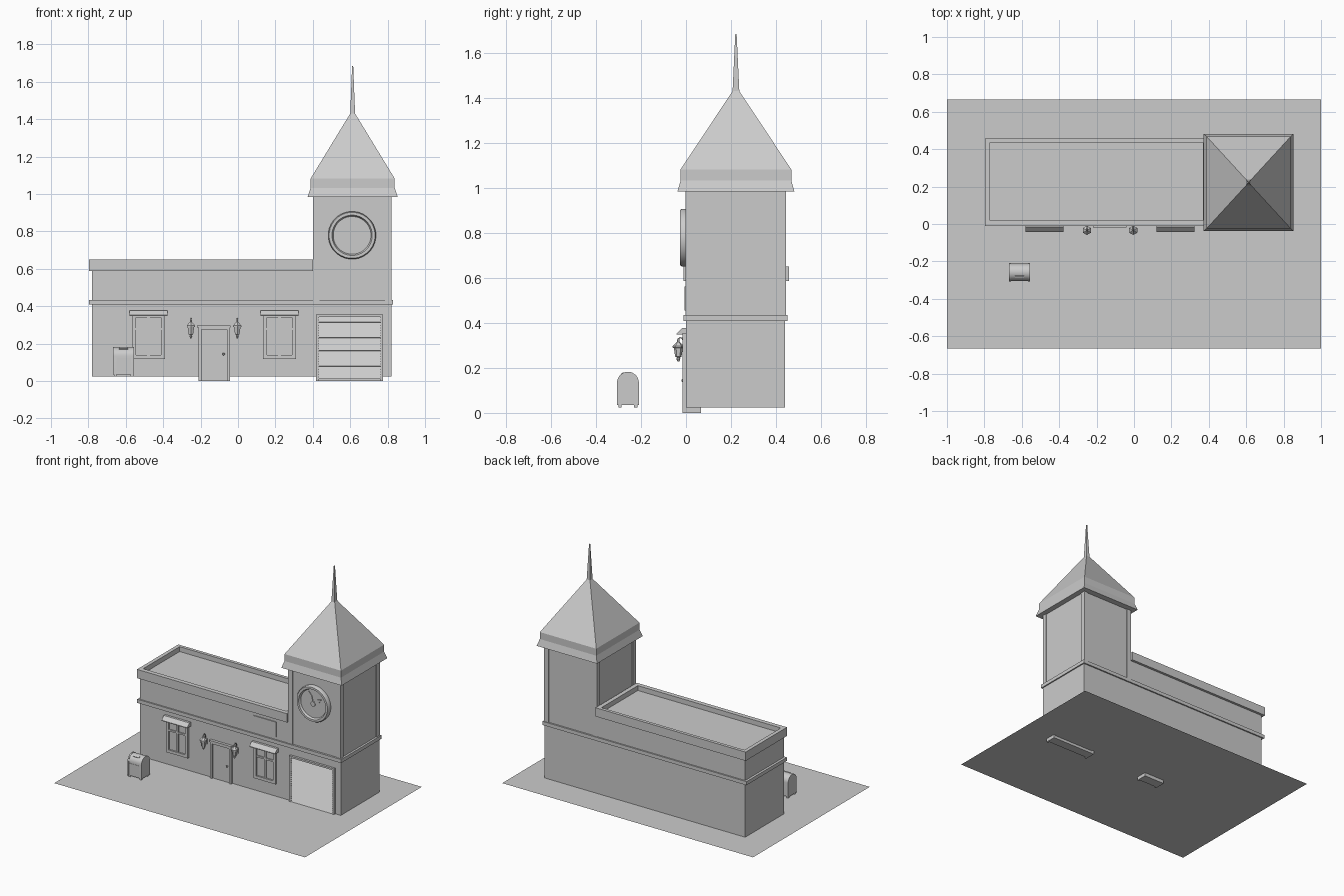
import bpy, bmesh, math
from mathutils import Matrix, Vector

if "Cube" in bpy.data.objects:
    bpy.data.objects.remove(bpy.data.objects["Cube"])

grey = bpy.data.materials.new("plain grey")
grey.diffuse_color = (0.6, 0.6, 0.6, 1)
grey.use_nodes = True
grey.node_tree.nodes["Principled BSDF"].inputs["Base Color"].default_value = grey.diffuse_color


def finish(name, bm, smooth=False):
    bmesh.ops.recalc_face_normals(bm, faces=bm.faces)
    me = bpy.data.meshes.new(name)
    bm.to_mesh(me)
    bm.free()
    me.materials.append(grey)
    ob = bpy.data.objects.new(name, me)
    bpy.context.collection.objects.link(ob)
    if smooth:
        bpy.ops.object.select_all(action='DESELECT')
        ob.select_set(True)
        bpy.context.view_layer.objects.active = ob
        bpy.ops.object.shade_smooth_by_angle(angle=math.radians(35))
    return ob


def boxes(name, *specs):
    """Several boxes (x0, x1, y0, y1, z0, z1) in one object."""
    bm = bmesh.new()
    for x0, x1, y0, y1, z0, z1 in specs:
        m = Matrix.Translation(((x0 + x1) / 2, (y0 + y1) / 2, (z0 + z1) / 2))
        m = m @ Matrix.Diagonal((x1 - x0, y1 - y0, z1 - z0, 1))
        bmesh.ops.create_cube(bm, size=1, matrix=m)
    return finish(name, bm)


def extrude_x(name, profile, x0, x1, smooth=False):
    """Extrude a (y, z) outline along x."""
    bm = bmesh.new()
    f = bm.faces.new([bm.verts.new((x0, y, z)) for y, z in profile])
    r = bmesh.ops.extrude_face_region(bm, geom=[f])
    vs = [v for v in r['geom'] if isinstance(v, bmesh.types.BMVert)]
    bmesh.ops.translate(bm, vec=(x1 - x0, 0, 0), verts=vs)
    return finish(name, bm, smooth)


def stack(name, pos, sections, sides, forward=False, smooth=False):
    """Loft polygon sections (rx, ry, z); forward turns the axis to -y."""
    bm = bmesh.new()
    k = 1 / math.cos(math.pi / sides) if sides == 4 else 1
    rings = []
    for rx, ry, z in sections:
        ring = []
        for i in range(sides):
            a = 2 * math.pi * (i + 0.5) / sides
            ring.append(bm.verts.new((k * rx * math.cos(a), k * ry * math.sin(a), z)))
        rings.append(ring)
    for a, b in zip(rings, rings[1:]):
        for i in range(sides):
            j = (i + 1) % sides
            bm.faces.new((a[i], a[j], b[j], b[i]))
    bm.faces.new(rings[0])
    bm.faces.new(rings[-1])
    m = Matrix.Translation(pos)
    if forward:
        m = m @ Matrix.Rotation(math.pi / 2, 4, 'X')
    bmesh.ops.transform(bm, matrix=m, verts=bm.verts)
    return finish(name, bm, smooth)


# Ground sheet
bm = bmesh.new()
bm.faces.new([bm.verts.new((x, y, 0.025)) for x, y in
              ((-1, -0.665), (1, -0.665), (1, 0.665), (-1, 0.665))])
finish("ground_sheet", bm)

# Main walls and belt moulding
boxes("wing_walls", (-0.78, 0.41, 0, 0.44, 0.025, 0.615))
boxes("tower_lower_walls", (0.40, 0.82, 0, 0.44, 0.025, 0.42))
boxes("belt_moulding", (-0.797, 0.829, -0.01, 0.45, 0.408, 0.434))

# Raised parapet around the flat roof
boxes("wing_parapet",
      (-0.797, 0.40, -0.012, 0.02, 0.587, 0.65), (-0.797, 0.40, 0.435, 0.458, 0.587, 0.65),
      (-0.797, -0.77, 0.02, 0.435, 0.587, 0.65), (0.37, 0.40, 0.02, 0.435, 0.587, 0.65))

# Tower shaft with corner strips
boxes("tower_shaft", (0.406, 0.814, 0.004, 0.438, 0.42, 0.99))
boxes("tower_corner_strips", *[(x, x + 0.035, y, y + 0.035, 0.42, 0.99)
                               for x in (0.40, 0.785) for y in (-0.002, 0.409)])

# Tower roof with flared eave and spire
stack("tower_roof", (0.613, 0.222, 0),
      [(0.241, 0.26, 0.984), (0.225, 0.246, 1.032), (0.225, 0.246, 1.082),
       (0.013, 0.015, 1.43), (0.003, 0.003, 1.684)], 4)

# Clock with recessed face
C = Vector((0.61, 0.004, 0.779))
stack("clock_case", C, [(r, r, z) for r, z in
      ((0.128, 0), (0.128, 0.023), (0.123, 0.031), (0.108, 0.031), (0.101, 0.016))],
      32, True, True)
stack("clock_hub", C, [(0.018, 0.018, 0.014), (0.018, 0.018, 0.024)], 16, True, True)
for name, dx, dz in (("minute_hand", -0.036, 0.084), ("hour_hand", 0.066, 0.046)):
    bm = bmesh.new()
    d = Vector((dx, 0, dz))
    n = Vector((-dz, 0, dx)).normalized()
    pts = [d * 0.15 + n * 0.004, d * 0.6 + n * 0.012, d, d * 0.6 - n * 0.012, d * 0.15 - n * 0.004]
    f = bm.faces.new([bm.verts.new(C + p + Vector((0, -0.015, 0))) for p in pts])
    r = bmesh.ops.extrude_face_region(bm, geom=[f])
    bmesh.ops.translate(bm, vec=(0, -0.006, 0),
                        verts=[v for v in r['geom'] if isinstance(v, bmesh.types.BMVert)])
    finish(name, bm)

# Blank sign plate
boxes("sign_plate", (0.125, 0.307, -0.006, 0.002, 0.455, 0.562))

# Windows with sloped hoods
for side, cx in (("left", -0.478), ("right", 0.222)):
    a, b = cx - 0.087, cx + 0.087
    boxes(side + "_window_frame",
          (a, a + 0.02, -0.014, 0.01, 0.117, 0.36), (b - 0.02, b, -0.014, 0.01, 0.117, 0.36),
          (a, b, -0.014, 0.01, 0.117, 0.138), (a, b, -0.014, 0.01, 0.34, 0.36),
          (cx - 0.008, cx + 0.008, -0.011, 0.01, 0.13, 0.35),
          (a, b, -0.011, 0.01, 0.272, 0.284))
    boxes(side + "_window_glass", (a, b, -0.003, 0.01, 0.12, 0.355))
    extrude_x(side + "_window_hood",
              [(0.005, 0.348), (-0.042, 0.348), (-0.042, 0.353), (-0.017, 0.378), (0.005, 0.378)],
              cx - 0.102, cx + 0.102)

# Front door, reaching just below the ground sheet
boxes("door_panel", (-0.205, -0.05, -0.005, 0.066, 0, 0.285))
boxes("door_frame", (-0.212, -0.196, -0.016, 0.066, 0, 0.288),
      (-0.06, -0.044, -0.016, 0.066, 0, 0.288),
      (-0.212, -0.044, -0.016, 0.02, 0.275, 0.288),
      (-0.218, -0.04, -0.02, 0.02, 0.285, 0.298))
stack("door_knob", (-0.077, 0, 0.144),
      [(0.003, 0.003, 0), (0.003, 0.003, 0.009), (0.007, 0.007, 0.012),
       (0.007, 0.007, 0.017), (0.004, 0.004, 0.02)], 10, True, True)

# Garage frame and slatted shutter
boxes("garage_frame", (0.418, 0.432, -0.016, 0.066, 0, 0.355),
      (0.762, 0.776, -0.016, 0.066, 0, 0.355),
      (0.418, 0.776, -0.016, 0.066, 0.342, 0.355),
      (0.418, 0.776, -0.002, 0.066, 0, 0.02))
N, Z0, Z1 = 24, 0.01, 0.342
step = (Z1 - Z0) / N
slats = [(0.02, Z0)]
for i in range(N):
    slats += [(-0.013, Z0 + i * step), (-0.005, Z0 + (i + 0.97) * step)]
slats.append((0.02, Z1))
extrude_x("garage_shutter", slats, 0.43, 0.764)

# Wall lanterns on curled brackets
for side, cx in (("left", -0.252), ("right", -0.004)):
    stack(side + "_lantern", (cx, -0.034, 0), [(r, r, z) for r, z in
          ((0.004, 0.228), (0.009, 0.24), (0.006, 0.246), (0.014, 0.25), (0.02, 0.288),
           (0.025, 0.29), (0.025, 0.297), (0.012, 0.31), (0.006, 0.315), (0.006, 0.325),
           (0.002, 0.333))], 6)
    cu = bpy.data.curves.new(side + "_lantern_bracket", 'CURVE')
    cu.dimensions = '3D'
    cu.bevel_depth = 0.003
    cu.bevel_resolution = 1
    cu.use_fill_caps = True
    sp = cu.splines.new('POLY')
    path = [(0.002, 0.275), (-0.006, 0.29), (-0.01, 0.315), (-0.018, 0.332),
            (-0.028, 0.335), (-0.034, 0.325)]
    sp.points.add(len(path) - 1)
    for p, (y, z) in zip(sp.points, path):
        p.co = (cx, y, z, 1)
    cu.materials.append(grey)
    bpy.context.collection.objects.link(bpy.data.objects.new(cu.name, cu))
    boxes(side + "_lantern_backplate", (cx - 0.008, cx + 0.008, -0.006, 0.002, 0.255, 0.295))


# Postbox: arched body, end rims, slot and feet
def arch(r, z0, cy=-0.258, zc=0.134):
    top = [(cy + r * math.cos(t * math.pi / 16), zc + r * math.sin(t * math.pi / 16))
           for t in range(17)]
    return top + [(cy - r, z0), (cy + r, z0)]


extrude_x("postbox_body", arch(0.046, 0.036), -0.663, -0.56, True)
for side, x in (("left", -0.667), ("right", -0.566)):
    extrude_x("postbox_rim_" + side, arch(0.0485, 0.034), x, x + 0.01, True)
slot = boxes("postbox_slot", (-0.024, 0.024, -0.007, 0.007, -0.004, 0.004))
slot.location = (-0.6115, -0.281, 0.174)
slot.rotation_euler = (math.radians(30), 0, 0)
boxes("postbox_front_panel", (-0.65, -0.573, -0.306, -0.30, 0.05, 0.125))
boxes("postbox_feet", *[(x, x + 0.014, y, y + 0.014, 0.025, 0.04)
                        for x in (-0.663, -0.574) for y in (-0.30, -0.23)])
